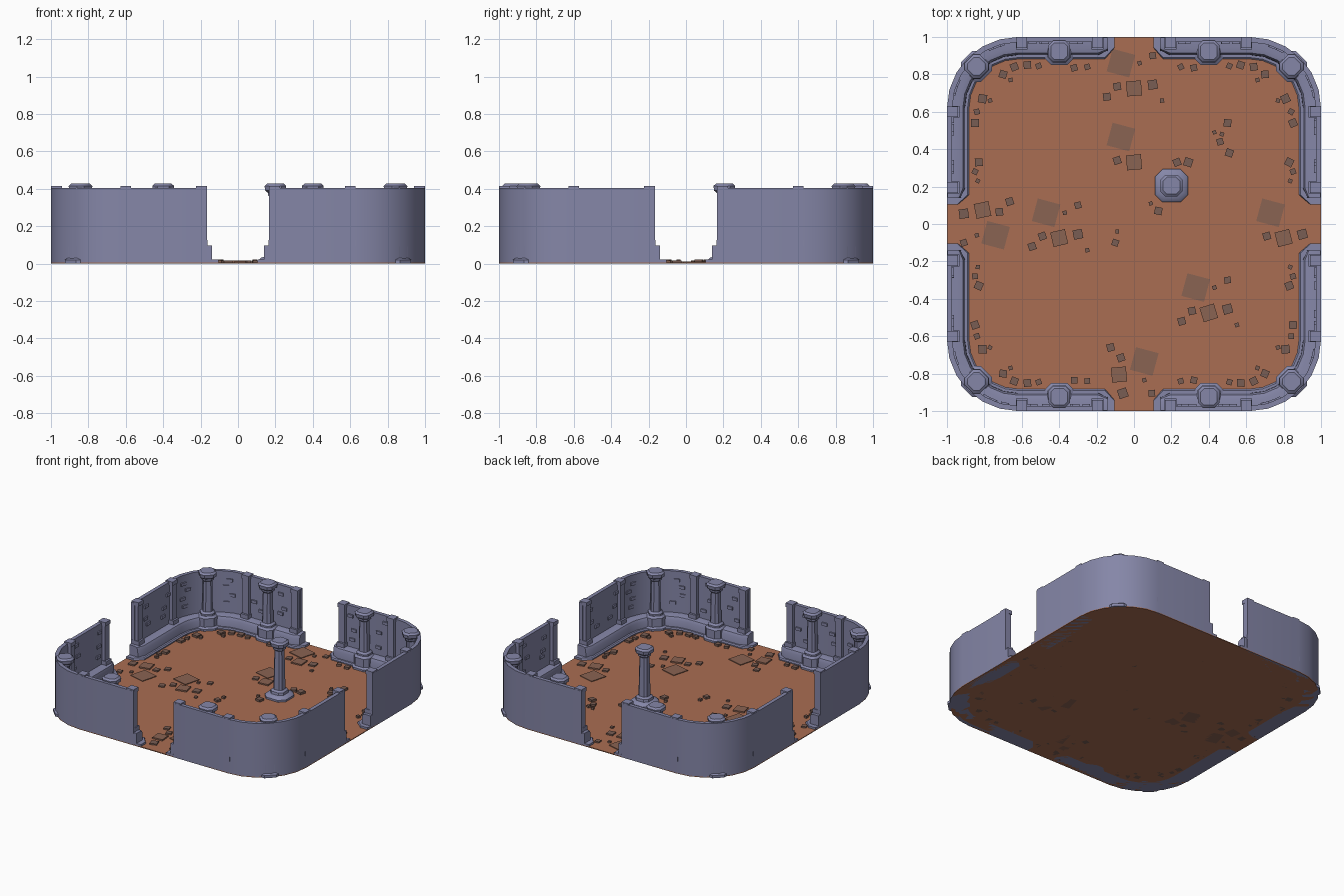
import bpy, bmesh, math, random
from mathutils import Matrix, Vector

if "Cube" in bpy.data.objects:
    bpy.data.objects.remove(bpy.data.objects["Cube"])

random.seed(4)
QUADS = [(1, 1), (-1, 1), (-1, -1), (1, -1)]
R, C = 0.38, 0.62          # outer corner radius and its centre offset


def material(name, rgb):
    m = bpy.data.materials.new(name)
    m.diffuse_color = (*rgb, 1)
    m.use_nodes = True
    m.node_tree.nodes["Principled BSDF"].inputs["Base Color"].default_value = m.diffuse_color
    return m


STONE = material("blue_grey_stone", (0.235, 0.24, 0.39))
CLAY = material("clay_floor", (0.40, 0.155, 0.085))
TILE = material("brown_tile", (0.255, 0.125, 0.085))
RUBBLE = material("dull_rubble", (0.19, 0.11, 0.088))


def finish(bm, name, mat, smooth=True):
    bmesh.ops.recalc_face_normals(bm, faces=bm.faces)
    me = bpy.data.meshes.new(name)
    bm.to_mesh(me)
    bm.free()
    me.materials.append(mat)
    ob = bpy.data.objects.new(name, me)
    bpy.context.collection.objects.link(ob)
    if smooth:
        bpy.ops.object.select_all(action='DESELECT')
        ob.select_set(True)
        bpy.context.view_layer.objects.active = ob
        bpy.ops.object.shade_smooth_by_angle(angle=math.radians(35))
    return ob


def box(bm, loc, size, ang=0.0):
    mat = Matrix.Translation(loc) @ Matrix.Rotation(ang, 4, 'Z') @ Matrix.Diagonal((*size, 1))
    bmesh.ops.create_cube(bm, size=1, matrix=mat)


def loft(bm, rings):
    """Skin closed rings of points and cap both ends."""
    vs = [[bm.verts.new(p) for p in ring] for ring in rings]
    n = len(vs[0])
    for a, b in zip(vs, vs[1:]):
        for i in range(n):
            bm.faces.new((a[i], a[(i + 1) % n], b[(i + 1) % n], b[i]))
    bm.faces.new(vs[0])
    bm.faces.new(vs[-1])


def sweep_corner(bm, profile, start, q, taper=1.0, run=0.05):
    """Sweep a (depth, height) profile round one rounded corner of the room."""
    nodes = [(start, 1, 0, -1, taper), (start + run, 1, 0, -1, 1)]
    for i in range(7):
        a = math.radians(90 - 15 * i)
        nodes.append((C + R * math.cos(a), C + R * math.sin(a), -math.cos(a), -math.sin(a), 1))
    nodes += [(1, start + run, -1, 0, 1), (1, start, -1, 0, taper)]
    loft(bm, [[(q[0] * (x + nx * d * k), q[1] * (y + ny * d * k), z) for d, z in profile]
              for x, y, nx, ny, k in nodes])


def column(bm, x, y, profile, ang=0.0):
    """Chamfered-square column from (half width, height) pairs."""
    rings = []
    for h, z in profile:
        c = h * 0.55
        pts = [(h, -c), (h, c), (c, h), (-c, h), (-h, c), (-h, -c), (-c, -h), (c, -h)]
        rings.append([Matrix.Translation((x, y, 0)) @ Matrix.Rotation(ang, 4, 'Z') @ Vector((u, v, z))
                      for u, v in pts])
    loft(bm, rings)


# floor slab with rounded corners
bm = bmesh.new()
outline = []
for k, q in enumerate(QUADS):
    for i in range(7):
        a = math.radians(90 * k + 15 * i)
        outline.append((q[0] * C + R * math.cos(a), q[1] * C + R * math.sin(a)))
loft(bm, [[(x, y, z) for x, y in outline] for z in (0, 0.006)])
finish(bm, "floor", CLAY)

# corner walls, plinths and foot steps
parts = [
    ("wall", [(0, 0), (0.028, 0), (0.028, 0.405), (0, 0.405)], 0.165, 1.0),
    ("plinth", [(0.002, 0), (0.097, 0), (0.095, 0.07), (0.085, 0.09), (0.06, 0.096), (0.002, 0.096)], 0.14, 0.75),
    ("foot_step", [(0.001, 0), (0.118, 0), (0.118, 0.014), (0.11, 0.021), (0.001, 0.021)], 0.105, 0.5),
]
for name, profile, start, taper in parts:
    bm = bmesh.new()
    for q in QUADS:
        sweep_corner(bm, profile, start, q, taper)
    finish(bm, name, STONE)

# pilasters at wall ends and where the corners begin
bm = bmesh.new()
for sx, sy in QUADS:
    for p in (0.195, 0.6):
        for along_x in (True, False):
            def put(w, d, z0, z1):
                n = 0.999 - d / 2
                loc = (sx * p, sy * n) if along_x else (sx * n, sy * p)
                size = (w, d) if along_x else (d, w)
                box(bm, (*loc, (z0 + z1) / 2), (*size, z1 - z0))
            put(0.05, 0.052, 0.09, 0.405)
            put(0.062, 0.066, 0.09, 0.125)
            put(0.058, 0.058, 0.385, 0.414)
finish(bm, "pilasters", STONE)

# wall columns on the front and back walls and in the corners
cap = [(0.030, 0.355), (0.040, 0.365), (0.040, 0.378), (0.055, 0.390), (0.058, 0.415), (0.045, 0.427)]
wall_profile = [(0.075, 0), (0.075, 0.02), (0.062, 0.03), (0.062, 0.092), (0.048, 0.105),
                (0.048, 0.118), (0.034, 0.13)] + cap
bm = bmesh.new()
for sx, sy in QUADS:
    column(bm, sx * 0.4, sy * 0.924, wall_profile)
    column(bm, sx * 0.842, sy * 0.842, wall_profile, math.radians(45))
finish(bm, "wall_columns", STONE)

# free-standing column
bm = bmesh.new()
column(bm, 0.2, 0.205, [(0.088, 0), (0.088, 0.02), (0.076, 0.032), (0.055, 0.038),
                        (0.052, 0.056), (0.036, 0.066)] + cap)
finish(bm, "free_column", STONE)

# raised bricks on the inner wall faces
bm = bmesh.new()
for sx, sy in QUADS:
    for lo, hi in ((0.25, 0.33), (0.47, 0.56)):
        for along_x in (True, False):
            for z in (0.17, 0.24, 0.33):
                p = random.uniform(lo, hi)
                loc = (sx * p, sy * 0.97) if along_x else (sx * 0.97, sy * p)
                size = (0.042, 0.016) if along_x else (0.016, 0.042)
                box(bm, (*loc, z + random.uniform(-0.02, 0.03)), (*size, 0.022))
    for a0 in (20, 70):
        for z in (0.17, 0.23, 0.29, 0.34):
            a = math.radians(a0 + random.uniform(-9, 9))
            r = R - 0.03
            box(bm, (sx * (C + r * math.cos(a)), sy * (C + r * math.sin(a)), z),
                (0.018, 0.042, 0.022), a if sx * sy > 0 else -a)
finish(bm, "wall_bricks", STONE, False)

# paving groups: big tile, medium tile and chips, turned in quarter steps
groups = [(-0.07, 0.86, 0, 8), (-0.07, 0.465, 0, 3), (-0.47, 0.06, 0, 8), (-0.74, -0.06, 180, 8),
          (0.73, 0.06, 0, 4), (0.33, -0.34, 0, 8), (0.055, -0.735, -90, 8)]
tiles = [(0, 0, 0.125), (0.07, -0.135, 0.08), (-0.02, -0.125, 0.04), (0.17, -0.115, 0.05),
         (-0.075, -0.18, 0.04), (0.17, 0.04, 0.035), (0.1, 0, 0.022), (0.22, -0.2, 0.022)]
big, small = bmesh.new(), bmesh.new()
for gx, gy, turn, count in groups:
    rot = Matrix.Rotation(math.radians(turn), 2)
    for ox, oy, s in tiles[:count]:
        o = rot @ Vector((ox, oy))
        h = 0.011 if s > 0.1 else 0.016
        box(big if s > 0.06 else small, (gx + o.x, gy + o.y, h / 2), (s, s, h),
            math.radians(-15 if s > 0.1 else 12 + random.uniform(-8, 8)))
finish(big, "floor_tiles", TILE, False)

# loose rubble along the walls and round the free column
edge = [(0.25, 0.84, 0.03), (0.32, 0.835, 0.035), (0.51, 0.845, 0.03), (0.57, 0.85, 0.04),
        (0.64, 0.84, 0.04), (0.70, 0.80, 0.04), (0.66, 0.77, 0.022), (0.81, 0.67, 0.045),
        (0.77, 0.66, 0.022), (0.84, 0.60, 0.03), (0.85, 0.54, 0.042), (0.83, 0.33, 0.042),
        (0.85, 0.28, 0.03), (0.835, 0.23, 0.022)]
stones = [(sx * x, sy * y, s) for sx, sy in QUADS for x, y, s in edge]
stones += [(0.23, 0.33, 0.04), (0.29, 0.33, 0.045), (0.13, 0.07, 0.04), (0.09, 0.11, 0.02),
           (0.50, 0.54, 0.04), (0.46, 0.44, 0.035), (0.51, 0.38, 0.04), (0.43, 0.49, 0.02),
           (0.47, 0.48, 0.022), (-0.1, -0.1, 0.035), (-0.09, -0.04, 0.02)]
for x, y, s in stones:
    box(small, (x, y, 0.011), (s, s, 0.022), random.uniform(-0.5, 0.5))
finish(small, "rubble", RUBBLE, False)
